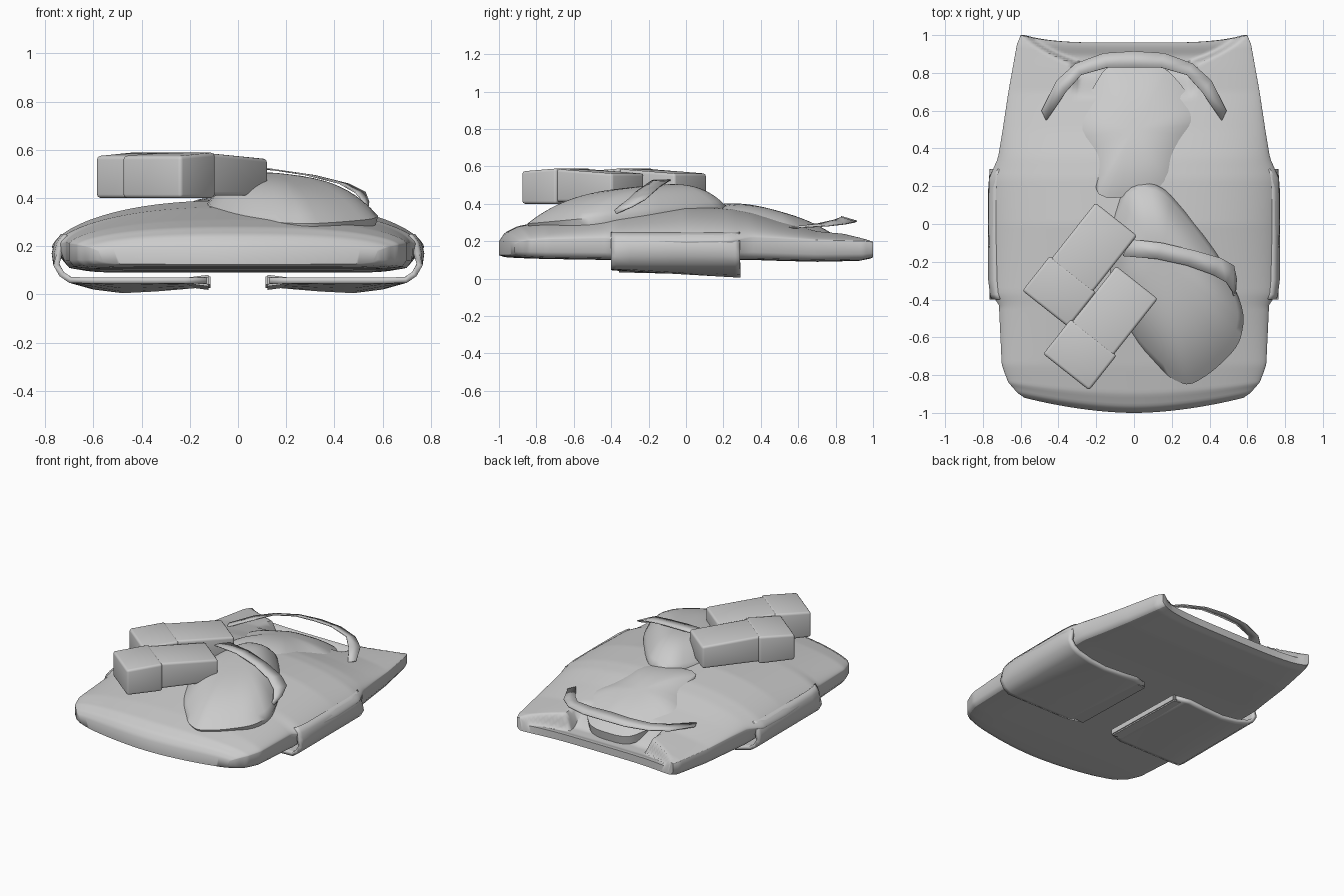
import bpy, bmesh, math
from mathutils import Vector

if "Cube" in bpy.data.objects:
    bpy.data.objects.remove(bpy.data.objects["Cube"])

fabric = bpy.data.materials.new("grey_fabric")
fabric.use_nodes = True
GREY = (0.6, 0.6, 0.6, 1)
fabric.diffuse_color = GREY
fabric.node_tree.nodes["Principled BSDF"].inputs["Base Color"].default_value = GREY


def finish(name, bm, angle=40):
    bmesh.ops.recalc_face_normals(bm, faces=bm.faces)
    mesh = bpy.data.meshes.new(name)
    bm.to_mesh(mesh)
    bm.free()
    obj = bpy.data.objects.new(name, mesh)
    bpy.context.collection.objects.link(obj)
    mesh.materials.append(fabric)
    bpy.ops.object.select_all(action="DESELECT")
    obj.select_set(True)
    bpy.context.view_layer.objects.active = obj
    bpy.ops.object.shade_smooth_by_angle(angle=math.radians(angle))
    return obj


def interp(table, y):
    """Blend rows of (y, values...) linearly."""
    for a, b in zip(table, table[1:]):
        if y <= b[0]:
            t = (y - a[0]) / (b[0] - a[0])
            return [p + (q - p) * t for p, q in zip(a[1:], b[1:])]
    return table[-1][1:]


def smooth(t):
    t = max(0, min(1, t))
    return t * t * (3 - 2 * t)


def bridge(bm, rings, closed=True):
    n = len(rings[0])
    for a, b in zip(rings, rings[1:]):
        for i in range(n if closed else n - 1):
            j = (i + 1) % n
            bm.faces.new((a[i], a[j], b[j], b[i]))


# Vest body: (y, half width, crown height, edge height, underside)
STATIONS = [
    (-1.0, .58, .20, .18, .125), (-.97, .62, .245, .195, .115),
    (-.9, .665, .28, .205, .11), (-.75, .70, .31, .21, .105),
    (-.43, .715, .355, .215, .10), (-.37, .755, .362, .205, .10),
    (0, .772, .39, .195, .10), (.24, .768, .375, .20, .10),
    (.35, .72, .355, .22, .10), (.5, .695, .31, .215, .095),
    (.7, .665, .26, .205, .09), (.95, .62, .235, .20, .095),
    (1.0, .60, .225, .195, .105)]


def body_top(x, y):
    w, crown, edge, under = interp(STATIONS, y)
    u = min(1, abs(x) / w)
    z = edge + (crown - edge) * (1 - u ** 2.4) ** .62
    # open neck between the shoulders, with diagonal shoulder hems
    hem = .84 + .16 * (abs(x) - .31) / .29
    diagonal = smooth((y - hem) / .04) * smooth((.6 - abs(x)) / .04)
    centre = smooth((.33 - abs(x)) / .04) * smooth((y - .66) / .16)
    floor = .135 + .02 * smooth((y - .9) / .1)
    return z + (floor - z) * max(diagonal, centre)


def body_y(u, y):
    """Bow the bottom hem outwards and the neck hem inwards."""
    if y < 0:
        return y + .08 * abs(u) ** 1.8 * smooth((-y - .7) / .3)
    return y - .04 * (1 - u ** 4) * smooth((y - .8) / .2)


bm = bmesh.new()
rings = []
ROWS, COLS = 100, 80
for r in range(ROWS + 1):
    y = -math.cos(math.pi * r / ROWS) * .4 + (2 * r / ROWS - 1) * .6
    w, crown, edge, under = interp(STATIONS, y)
    base = min(w, .72)
    ring = []
    for c in range(COLS + 1):
        u = math.sin(math.pi * (c / COLS - .5))
        ring.append(bm.verts.new((u * w, body_y(u, y), body_top(u * w, y))))
    rim = edge * .35 + under * .65
    ring.append(bm.verts.new((base, body_y(1, y), rim)))
    for c in range(COLS + 1):
        u = math.sin(math.pi * (.5 - c / COLS))
        ring.append(bm.verts.new((u * (base - .02), body_y(u, y), under + .01 * abs(u) ** 12)))
    ring.append(bm.verts.new((-base, body_y(1, y), rim)))
    rings.append(ring)
bridge(bm, rings)
for ring in (rings[0], rings[-1]):
    for c in range(COLS):
        low = 2 * COLS + 2 - c
        bm.faces.new((ring[c], ring[c + 1], ring[low - 1], ring[low]))
    bm.faces.new((ring[COLS], ring[COLS + 1], ring[COLS + 2]))
    bm.faces.new((ring[0], ring[-1], ring[-2]))
finish("vest_body", bm, 55)


# Side flaps hanging from the sides and wrapping beneath the body
FLAP = [(.735, .25), (.762, .215), (.773, .17), (.766, .12), (.74, .075),
        (.70, .048), (.60, .02), (.48, .005), (.34, .012), (.22, .022), (.13, .03)]
for side, label in ((1, "left"), (-1, "right")):
    bm = bmesh.new()
    rings = []
    for k, (x, z) in enumerate(FLAP):
        tuck = .03 if k == len(FLAP) - 1 else 0
        ring = []
        for t in (0, .04, .15, .5, .85, .96, 1):
            y = -.4 + tuck + (.69 - 2 * tuck) * t
            # the underside slopes down towards the neck
            sag = z if k < 6 else .045 + (z - .045) * t
            pull = .02 * abs(2 * t - 1) ** 8 if k < 3 else 0
            ring.append(bm.verts.new((side * (x - pull), y, sag)))
        rings.append(ring)
    bridge(bm, rings, closed=False)
    flap = finish(label + "_side_flap", bm, 50)
    thick = flap.modifiers.new("thickness", "SOLIDIFY")
    thick.thickness = .025
    # solid material always lies on the inner side of the wrap
    mid = max(flap.data.polygons, key=lambda p: side * p.center.x)
    thick.offset = -1 if mid.normal.x * side > 0 else 1

    # thickened flap tip
    bm = bmesh.new()
    tip = bmesh.ops.create_cube(bm, size=1)["verts"]
    for v in tip:
        inner = v.co.x < 0
        v.co = Vector((side * (.115 if inner else .23), -.055 + v.co.y * .62,
                       .05 - v.co.y * .015 + v.co.z * (.05 if inner else .02)))
    bmesh.ops.recalc_face_normals(bm, faces=bm.faces)
    bmesh.ops.bevel(bm, geom=bm.edges[:], offset=.008, segments=2, affect="EDGES")
    finish(label + "_flap_tip", bm)


# Soft domed pads over a sloping base
def dome(name, outline, centre, level, slope, height, power, skirt):
    bm = bmesh.new()
    pts = [Vector(p) for p in outline]
    for _ in range(2):  # round the corners
        pts = [a.lerp(b, t) for a, b in zip(pts, pts[1:] + pts[:1]) for t in (.2, .8)]
    mid = Vector(centre)
    rings = []
    for s, h in [(.97, -skirt), (1, 0)] + [(1 - i / 14, None) for i in range(1, 14)]:
        ring = []
        for p in pts:
            q = mid.lerp(p, s)
            rise = h if h is not None else height * (1 - s ** power)
            ring.append(bm.verts.new((q.x, q.y, level + slope * q.y + rise)))
        rings.append(ring)
    bridge(bm, rings)
    bm.faces.new(rings[0])
    bm.faces.new(rings[-1])
    finish(name, bm, 60)


dome("chest_pouch",
     [(-.04, .21), (.14, .215), (.31, .02), (.47, -.2), (.59, -.47), (.56, -.64),
      (.42, -.78), (.29, -.86), (.18, -.81), (0, -.63), (-.14, -.35), (-.14, -.02)],
     (.15, -.2), .37, .09, .145, 3.2, .05)
dome("neck_pad",
     [(-.14, .85), (.14, .85), (.26, .73), (.35, .57), (.25, .42), (.17, .18),
      (-.2, .12), (-.2, .33), (-.32, .52), (-.23, .7)],
     (0, .5), .43, -.28, .07, 2.5, .06)


# Ribbon straps given as pairs of edge points
def ribbon(name, first, second):
    bm = bmesh.new()
    rings = [[bm.verts.new(a), bm.verts.new(b)] for a, b in zip(first, second)]
    bridge(bm, rings, closed=False)
    obj = finish(name, bm, 50)
    obj.modifiers.new("thickness", "SOLIDIFY").thickness = .006


ribbon("pouch_strap",
       [(-.02, -.08, .53), (.15, -.10, .52), (.32, -.14, .495), (.46, -.18, .46),
        (.53, -.22, .425), (.545, -.29, .385), (.54, -.37, .35)],
       [(-.06, -.17, .53), (.12, -.185, .525), (.28, -.22, .50), (.42, -.27, .465),
        (.49, -.31, .425), (.525, -.36, .385), (.53, -.40, .35)])

outer = [(.49, .60, .275), (.41, .76, .285), (.31, .85, .295), (.16, .905, .305), (0, .915, .31)]
inner = [(.465, .545, .275), (.36, .70, .295), (.28, .79, .315), (.14, .83, .33), (0, .83, .335)]


def mirrored(half):
    return half + [(-x, y, z) for x, y, z in half[-2::-1]]


ribbon("carry_strap", mirrored(outer), mirrored(inner))


# Two lidded box pouches lying diagonally
def box_part(name, centre, start, end, width, low, high, droop):
    bm = bmesh.new()
    along = Vector((.62, .785, 0))
    across = Vector((-.785, .62, 0))
    bmesh.ops.create_cube(bm, size=1)
    for v in bm.verts:
        a = start + (v.co.x + .5) * (end - start)
        z = low + (v.co.z + .5) * (high - low)
        if abs(a) > .2:
            z -= droop * (v.co.z + .5)
        v.co = Vector(centre) + along * a + across * (v.co.y * width) + Vector((0, 0, z))
    bmesh.ops.recalc_face_normals(bm, faces=bm.faces)
    bmesh.ops.bevel(bm, geom=bm.edges[:], offset=.015, segments=3, profile=.5, affect="EDGES")
    finish(name, bm, 40)


for label, centre in (("upper", (-.28, -.21, 0)), ("lower", (-.17, -.545, 0))):
    box_part(label + "_box_pouch", centre, -.1, .3, .28, .41, .587, .025)
    box_part(label + "_box_lid", centre, -.305, -.07, .31, .40, .589, .015)
